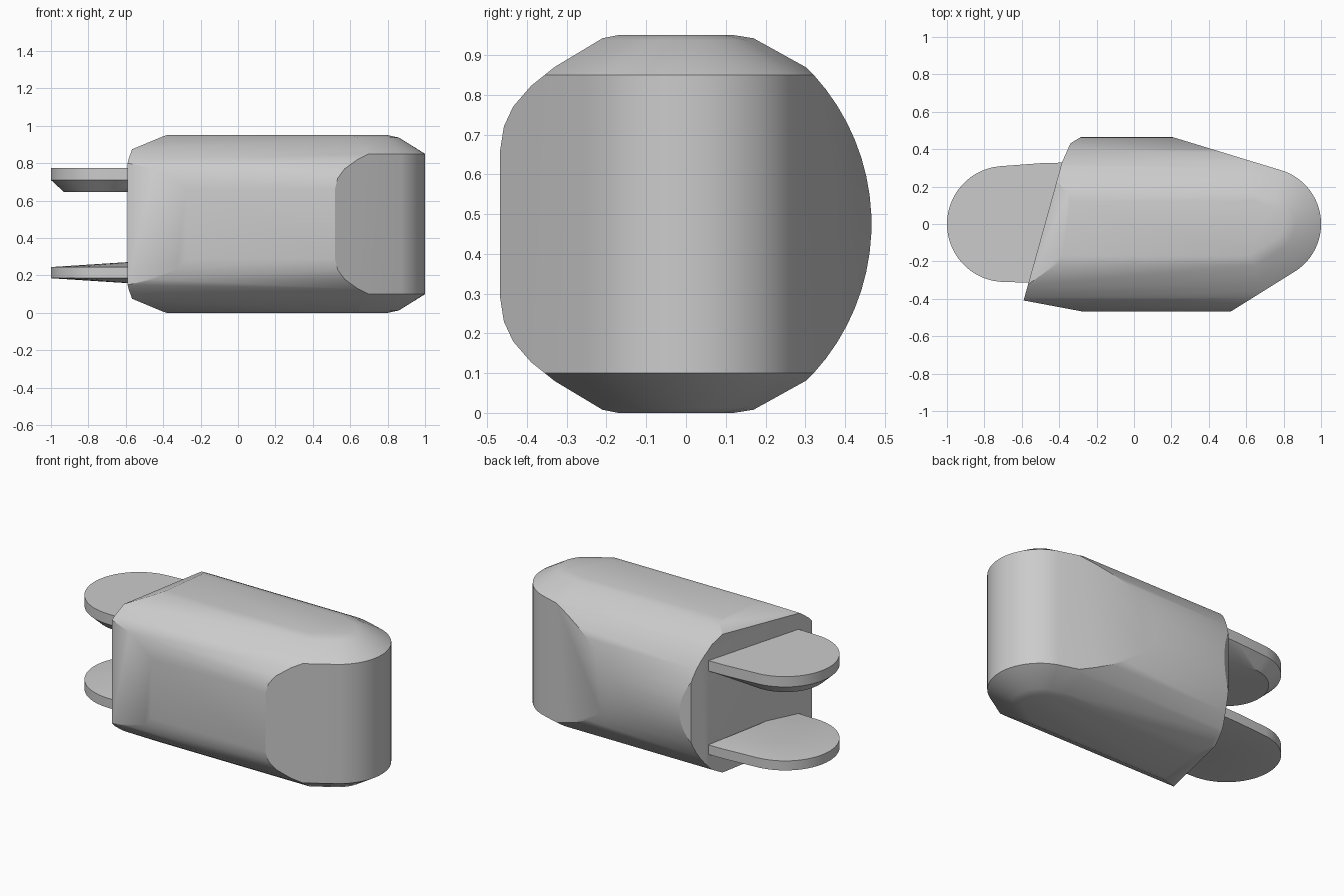
import bpy
import bmesh
from math import cos, sin, radians
from mathutils import Vector

MID = 0.475                      # height of the horizontal symmetry plane
CENTRE = Vector((0, 0, MID))

old = bpy.data.objects.get("Cube")
if old:
    bpy.data.objects.remove(old, do_unlink=True)

grey = bpy.data.materials.new("plain grey")
grey.use_nodes = True
colour = (0.6, 0.6, 0.6, 1)
grey.diffuse_color = colour
grey.node_tree.nodes["Principled BSDF"].inputs["Base Color"].default_value = colour


def finish(bm, name, angle):
    bmesh.ops.remove_doubles(bm, verts=bm.verts, dist=0.001)
    bmesh.ops.recalc_face_normals(bm, faces=bm.faces)
    mesh = bpy.data.meshes.new(name)
    bm.to_mesh(mesh)
    bm.free()
    mesh.materials.append(grey)
    obj = bpy.data.objects.new(name, mesh)
    bpy.context.collection.objects.link(obj)
    bpy.ops.object.select_all(action='DESELECT')
    obj.select_set(True)
    bpy.context.view_layer.objects.active = obj
    bpy.ops.object.shade_smooth_by_angle(angle=radians(angle))
    return obj


def cut(bm, point, normal):
    """Trim the block by a plane, and by its mirror image above/below."""
    p, n = Vector(point), Vector(normal).normalized()
    if n.dot(p - CENTRE) < 0:
        n = -n
    planes = [(p, n)]
    if abs(n.z) > 1e-4:
        planes.append((Vector((p.x, p.y, 2 * MID - p.z)), Vector((n.x, n.y, -n.z))))
    for co, no in planes:
        geom = bm.verts[:] + bm.edges[:] + bm.faces[:]
        bmesh.ops.bisect_plane(bm, geom=geom, dist=1e-5, plane_co=co,
                               plane_no=no, clear_outer=True)
        rim = [e for e in bm.edges if e.is_boundary]
        if rim:
            bmesh.ops.holes_fill(bm, edges=rim, sides=0)


def cut_profile(bm, points, axis):
    """Trim along each segment of a profile, extruded along x or z."""
    for (a, b), (c, d) in zip(points, points[1:]):
        if axis == 'X':
            cut(bm, (0, a, b), (0, d - b, a - c))
        else:
            cut(bm, (a, b, MID), (d - b, a - c, 0))


# Main body: a block trimmed to its cross-section, plan and end tapers
bm = bmesh.new()
bmesh.ops.create_cube(bm, size=1)
for v in bm.verts:
    v.co = (v.co.x * 2.6, v.co.y * 0.935, MID + v.co.z * 0.95)

# Front and back shoulders of the cross-section
cut_profile(bm, [(-.17, .95), (-.21, .942), (-.33, .87), (-.39, .822),
                 (-.435, .77), (-.458, .72), (-.4675, .66)], 'X')
cut_profile(bm, [(.12, .95), (.17, .942), (.30, .87)], 'X')
for deg in range(0, 46, 5):
    n = Vector((0, cos(radians(deg)), sin(radians(deg))))
    cut(bm, Vector((0, -.09, MID)) + n * .556, n)

# Plan tapers
cut_profile(bm, [(-.69, -.39), (-.28, -.467)], 'Z')
cut_profile(bm, [(.53, -.467), (.58, -.45), (.66, -.40)], 'Z')
cut_profile(bm, [(-.28, .467), (-.36, .42), (-.385, .33), (-.69, -.35), (-.69, -.39)], 'Z')

# Rounded end with conical upper and lower rims
for i in range(25):
    a = radians(-58 + i * 131 / 24)
    out = Vector((cos(a), sin(a), 0))
    hub = Vector((.7, 0, 0))
    cut(bm, hub + out * .3 + Vector((0, 0, MID)), out)
    for r, z, r2, z2 in ((.3, .85, .16, .937), (.16, .937, .1, .95)):
        cut(bm, hub + out * r + Vector((0, 0, z)),
            out * (z2 - z) + Vector((0, 0, r - r2)))

# Sloped shoulders next to the slanted joint face
cut(bm, (-.385, -.195, .95), (-1, .139, 2.17))
finish(bm, "main_body", 30)


def lug(name, low, high, extra):
    """Rounded plate standing out of the joint face."""
    outline = [(-.69 + .31 * cos(radians(a)), .31 * sin(radians(a)))
               for a in range(90, 271, 6)]
    outline += [(-.5, -.315), (-.385, .328), (-.5, .325)]
    bm = bmesh.new()
    for x, y in outline:
        for z in (low, high):
            bm.verts.new((x, y, z))
    for co in extra:
        bm.verts.new(co)
    res = bmesh.ops.convex_hull(bm, input=bm.verts[:])
    loose = [v for v in bm.verts if not v.link_faces]
    bmesh.ops.delete(bm, geom=loose, context='VERTS')
    bmesh.ops.dissolve_limit(bm, angle_limit=radians(1), verts=bm.verts, edges=bm.edges)
    finish(bm, name, 30)


# Upper lug has a chamfered underside, lower lug is slightly domed
under = [(-.69 + .24 * cos(radians(a)), .24 * sin(radians(a)), .645)
         for a in range(0, 360, 8)]
lug("upper_lug", .71, .775, under)
lug("lower_lug", .185, .245, [(-.5, 0, .277), (-.5, 0, .153)])
